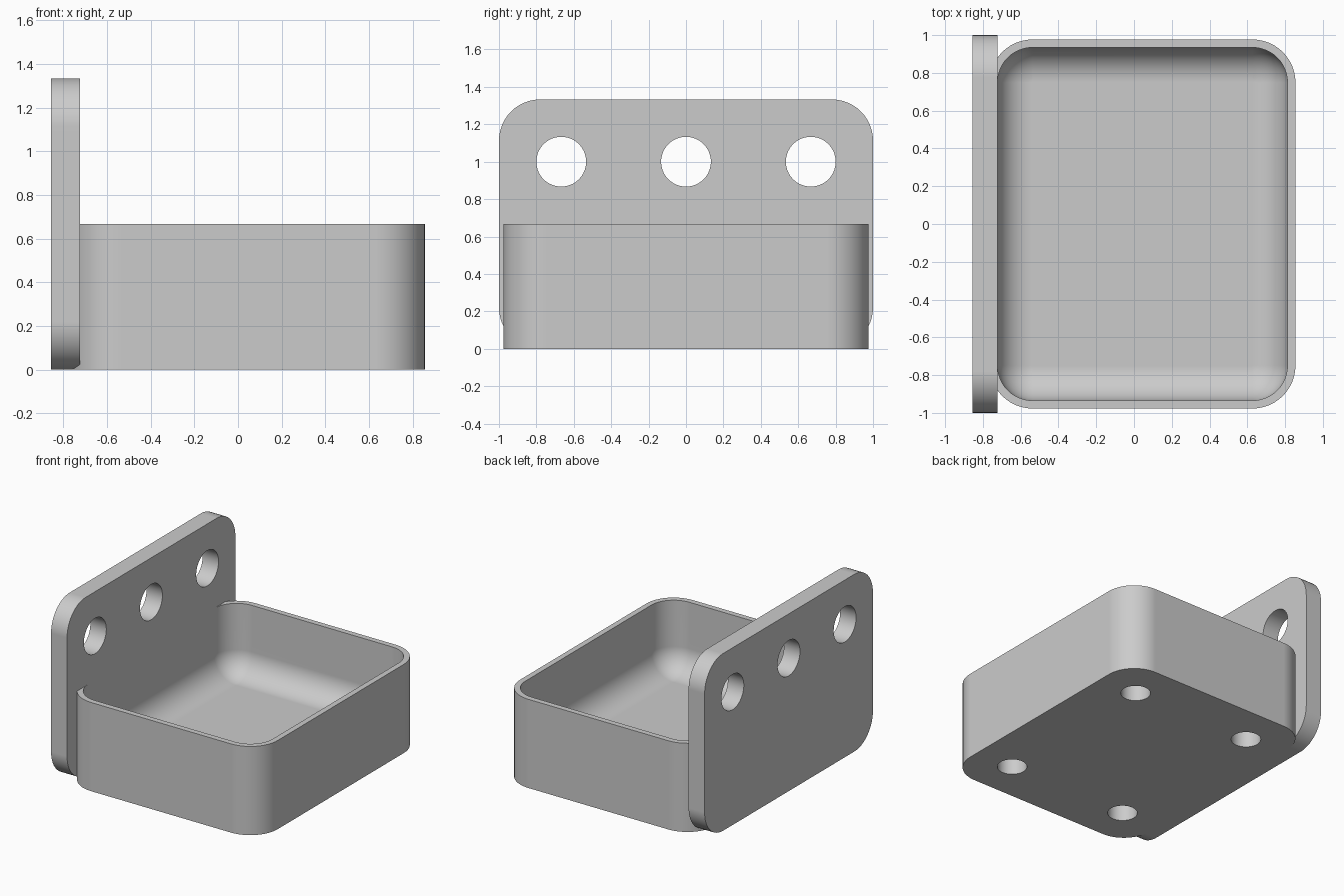
import bpy, bmesh
from math import sin, cos, pi, radians

if "Cube" in bpy.data.objects:
    bpy.data.objects.remove(bpy.data.objects["Cube"], do_unlink=True)

# Single plain grey finish
grey = bpy.data.materials.new("plain grey")
grey.use_nodes = True
colour = (0.6, 0.6, 0.6, 1)
grey.diffuse_color = colour
for node in grey.node_tree.nodes:
    if node.type == 'BSDF_PRINCIPLED':
        node.inputs["Base Color"].default_value = colour


def rounded_rect(x0, x1, y0, y1, r, steps=12):
    """Counter-clockwise outline of a rectangle with rounded corners."""
    corners = [(x1 - r, y1 - r), (x0 + r, y1 - r), (x0 + r, y0 + r), (x1 - r, y0 + r)]
    return [(cx + r * cos((i + k / steps) * pi / 2), cy + r * sin((i + k / steps) * pi / 2))
            for i, (cx, cy) in enumerate(corners) for k in range(steps + 1)]


def loft(name, rings):
    """Skin a closed solid through rings of matching points."""
    bm = bmesh.new()
    loops = [[bm.verts.new(p) for p in ring] for ring in rings]
    n = len(loops[0])
    for a, b in zip(loops, loops[1:]):
        for i in range(n):
            j = (i + 1) % n
            bm.faces.new((a[i], a[j], b[j], b[i]))
    bm.faces.new(loops[0][::-1])
    bm.faces.new(loops[-1])
    bmesh.ops.recalc_face_normals(bm, faces=bm.faces)
    mesh = bpy.data.meshes.new(name)
    bm.to_mesh(mesh)
    bm.free()
    mesh.materials.append(grey)
    obj = bpy.data.objects.new(name, mesh)
    bpy.context.collection.objects.link(obj)
    return obj


def select(obj):
    bpy.ops.object.select_all(action='DESELECT')
    obj.select_set(True)
    bpy.context.view_layer.objects.active = obj


def drill(obj, centre, radius, depth, rotation=(0, 0, 0)):
    """Cut a round hole and discard the cutter."""
    bpy.ops.mesh.primitive_cylinder_add(vertices=64, radius=radius, depth=depth,
                                        location=centre, rotation=rotation)
    cutter = bpy.context.object
    cutter.hide_render = True
    cutter.data.materials.append(grey)
    select(obj)
    cut = obj.modifiers.new("hole", 'BOOLEAN')
    cut.operation, cut.solver, cut.object = 'DIFFERENCE', 'EXACT', cutter
    bpy.ops.object.modifier_apply(modifier=cut.name)
    bpy.data.objects.remove(cutter, do_unlink=True)


def finish(obj):
    select(obj)
    bpy.ops.object.shade_smooth_by_angle(angle=radians(30))
    weighted = obj.modifiers.new("even shading", 'WEIGHTED_NORMAL')
    weighted.keep_sharp = True


# Tray: outer wall, thin rim, then a cavity with a filleted floor
left, right, half = -0.765, 0.855, 0.977
height, wall, floor = 0.667, 0.0425, 0.135
corner, fillet, steps = 0.228, 0.183, 12


def tray_ring(inset, z):
    outline = rounded_rect(left + inset, right - inset, inset - half, half - inset, corner - inset)
    return [(x, y, z) for x, y in outline]


rings = [tray_ring(0, 0), tray_ring(0, height), tray_ring(wall, height)]
for k in range(steps + 1):
    a = k / steps * pi / 2
    rings.append(tray_ring(wall + fillet * (1 - cos(a)), floor + fillet * (1 - sin(a))))
tray = loft("tray", rings)

# Blind round recesses under the tray
recess = 0.122
middle = (left + right) / 2
for sx in (-1, 1):
    for sy in (-1, 1):
        drill(tray, (middle + sx * 0.5, sy * 0.667, 0), 0.103, recess * 2)
finish(tray)

# Upright mounting plate with three through holes
plate_back, plate_front = -0.855, -0.722
outline = rounded_rect(-1, 1, 0, 1.333, 0.22)
plate = loft("mounting_plate", [[(x, y, z) for y, z in outline]
                                for x in (plate_back, plate_front)])
for y in (-0.667, 0, 0.667):
    drill(plate, ((plate_back + plate_front) / 2, y, 1), 0.133, 0.5, (0, pi / 2, 0))
finish(plate)
